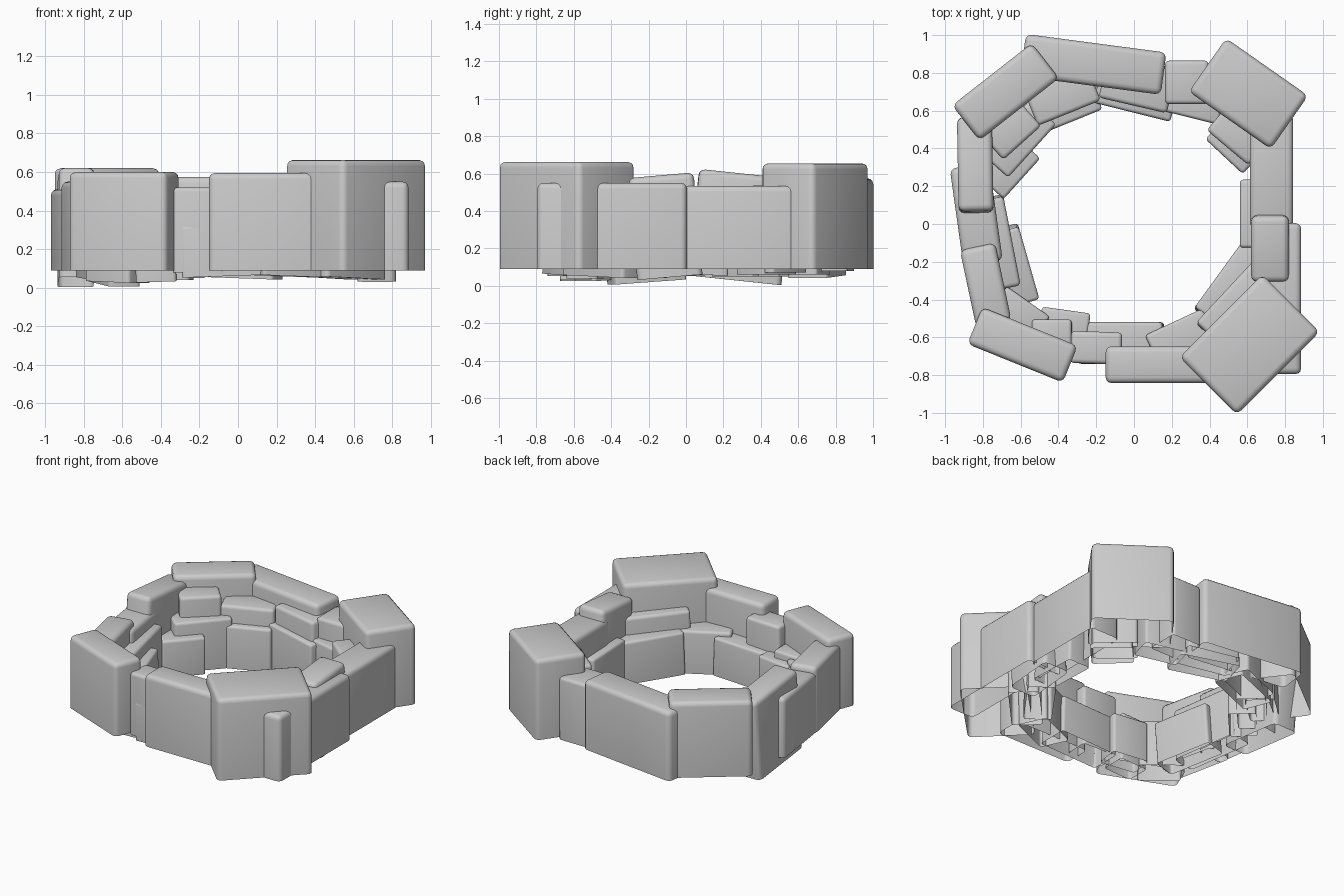
import bpy, bmesh
from math import radians


def block(name, cx, cy, length, width, angle, top, bottom=0.09, tilt=0, bevel=0.03):
    """Open-bottomed stone with rounded top and upright edges."""
    bm = bmesh.new()
    bmesh.ops.create_cube(bm, size=1)
    h = top - bottom
    bmesh.ops.scale(bm, vec=(length, width, h), verts=bm.verts)
    low = [f for f in bm.faces if f.normal.z < -0.9]
    bmesh.ops.delete(bm, geom=low, context='FACES')
    edges = [e for e in bm.edges if not e.is_boundary]
    bmesh.ops.bevel(bm, geom=edges, offset=bevel, offset_type='OFFSET',
                    segments=3, profile=0.5, affect='EDGES', clamp_overlap=True)
    mesh = bpy.data.meshes.new(name)
    bm.to_mesh(mesh)
    bm.free()
    ob = bpy.data.objects.new(name, mesh)
    bpy.context.collection.objects.link(ob)
    ob.location = (cx, cy, (top + bottom) / 2)
    ob.rotation_euler = (0, radians(tilt), radians(angle))
    bpy.context.view_layer.objects.active = ob
    ob.select_set(True)
    bpy.ops.object.shade_smooth_by_angle(angle=radians(35))
    ob.select_set(False)


# Large outer stones: x, y, length, width, angle, top, bottom, tilt
outer = [
    (0.612, -0.638, 0.62, 0.43, 45, 0.663, 0.09, 0),
    (0.606, 0.69, 0.53, 0.345, -35, 0.655, 0.09, 0),
    (-0.215, 0.845, 0.75, 0.225, -7.5, 0.575, 0.09, 0),
    (-0.68, 0.70, 0.535, 0.235, 38, 0.62, 0.09, 0),
    (-0.84, 0.29, 0.50, 0.185, 91, 0.60, 0.028, 6),
    (-0.835, 0.05, 0.52, 0.21, 98, 0.51, 0.09, 0),
    (-0.785, -0.325, 0.42, 0.19, 102, 0.55, 0.09, 0),
    (-0.59, -0.64, 0.545, 0.21, -22, 0.60, 0.09, 0),
    (0.14, -0.745, 0.58, 0.195, 0, 0.595, 0.09, 0),
    (0.785, -0.395, 0.80, 0.20, 90, 0.55, 0.09, 0),
    (0.728, 0.28, 0.60, 0.23, 90, 0.535, 0.09, 0),
    (0.72, -0.11, 0.35, 0.20, 90, 0.592, 0.045, -5),
]

# Middle tier stones filling the gaps
middle = [
    (-0.20, -0.655, 0.27, 0.17, -2, 0.52, 0.08, 0),
    (0.28, 0.75, 0.23, 0.23, 0, 0.52, 0.08, 0),
    (0.02, 0.745, 0.37, 0.24, -13, 0.50, 0.08, 0),
    (-0.38, 0.68, 0.36, 0.20, 22, 0.47, 0.07, 0),
    (-0.655, 0.50, 0.27, 0.19, 42, 0.54, 0.07, 0),
    (0.56, 0.48, 0.29, 0.20, -40, 0.47, 0.07, 0),
    (0.55, -0.43, 0.45, 0.20, 47, 0.47, 0.05, 2),
    (-0.73, -0.10, 0.48, 0.17, 101, 0.42, 0.05, -2),
]

# Low inner stones lining the hole
inner = [
    (-0.07, -0.63, 0.45, 0.22, 0, 0.33, 0.06, -2),
    (-0.37, -0.54, 0.26, 0.17, -8, 0.33, 0.04, 0),
    (-0.43, -0.59, 0.21, 0.17, 0, 0.38, 0.03, -2),
    (-0.62, -0.49, 0.28, 0.20, -35, 0.36, 0.03, 2),
    (0.25, -0.61, 0.34, 0.20, 25, 0.36, 0.06, 2),
    (0.52, -0.32, 0.44, 0.18, 54, 0.35, 0.05, 2),
    (0.645, 0.05, 0.36, 0.17, 90, 0.36, 0.06, 2),
    (0.545, 0.43, 0.27, 0.20, -43, 0.35, 0.06, 0),
    (0.32, 0.65, 0.30, 0.18, -14, 0.38, 0.06, 0),
    (0.01, 0.70, 0.42, 0.22, -14, 0.37, 0.05, 2),
    (-0.39, 0.625, 0.40, 0.20, 22, 0.35, 0.05, 0),
    (-0.61, 0.45, 0.38, 0.19, 48, 0.40, 0.05, 0),
    (-0.66, 0.30, 0.29, 0.18, 48, 0.31, 0.05, 0),
    (-0.64, -0.22, 0.40, 0.17, 106, 0.33, 0.02, -4),
]

for tier, stones, bevel in (("outer_stone", outer, 0.032),
                            ("middle_stone", middle, 0.022),
                            ("inner_stone", inner, 0.018)):
    for i, s in enumerate(stones):
        block(f"{tier}_{i + 1}", *s, bevel=bevel)
